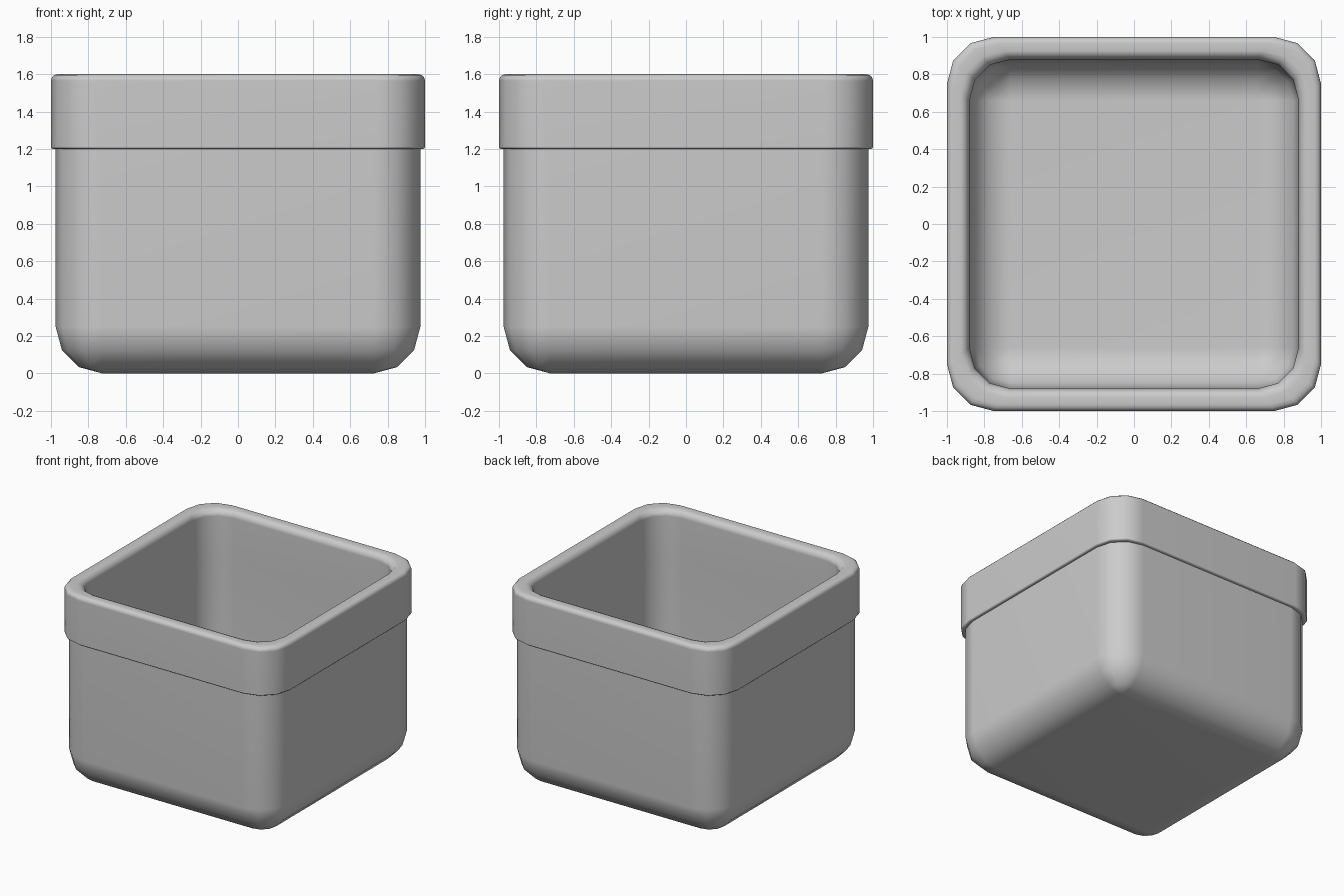
import bpy, bmesh
from math import sin, cos, radians

if "Cube" in bpy.data.objects:
    bpy.data.objects.remove(bpy.data.objects["Cube"])

STEPS = 3  # segments per rounded corner


def rounded_square(half, radius, z):
    """Ring of points: a square with rounded corners."""
    c = half - radius
    pts = []
    for quarter, (sx, sy) in enumerate([(1, 1), (-1, 1), (-1, -1), (1, -1)]):
        for i in range(STEPS + 1):
            a = radians(90 * quarter + 90 * i / STEPS)
            pts.append((sx * c + radius * cos(a), sy * c + radius * sin(a), z))
    return pts


def fillet(half, radius, floor):
    """Rings (half, corner radius, z) curving from the floor up to the wall."""
    rings = []
    for i in range(STEPS + 1):
        a = radians(90 * i / STEPS)
        rings.append((half - radius + radius * sin(a), radius * sin(a),
                      floor + radius * (1 - cos(a))))
    return rings


def loft(name, rings):
    bm = bmesh.new()
    loops = [[bm.verts.new(p) for p in rounded_square(*r)] for r in rings]
    n = len(loops[0])
    for a, b in zip(loops, loops[1:]):
        for i in range(n):
            j = (i + 1) % n
            bm.faces.new((a[i], a[j], b[j], b[i]))
    bm.faces.new(loops[0][::-1])
    bm.faces.new(loops[-1])
    bmesh.ops.remove_doubles(bm, verts=bm.verts, dist=0.0005)
    bmesh.ops.recalc_face_normals(bm, faces=bm.faces)
    mesh = bpy.data.meshes.new(name)
    bm.to_mesh(mesh)
    bm.free()
    obj = bpy.data.objects.new(name, mesh)
    bpy.context.collection.objects.link(obj)
    bpy.ops.object.select_all(action='DESELECT')
    obj.select_set(True)
    bpy.context.view_layer.objects.active = obj
    bpy.ops.object.shade_smooth_by_angle(angle=radians(50))
    mod = obj.modifiers.new("weighted_normals", 'WEIGHTED_NORMAL')
    mod.keep_sharp = True
    return obj


# Outer body, from the underside up to the ledge beneath the rim
outside = fillet(0.975, 0.25, 0.0) + [(0.975, 0.25, 1.2)]

# Thick rim with softened edges
rim = [(0.988, 0.25, 1.2), (0.996, 0.25, 1.204), (1.0, 0.25, 1.212),
       (1.0, 0.25, 1.565), (0.995, 0.247, 1.583), (0.983, 0.242, 1.595),
       (0.965, 0.238, 1.6), (0.925, 0.23, 1.6), (0.905, 0.225, 1.593),
       (0.889, 0.222, 1.576), (0.88, 0.22, 1.55)]

# Hollow inside, from the rim down to the rounded floor
inside = [(0.88, 0.22, 1.2)] + fillet(0.88, 0.22, 0.1)[::-1]

loft("square_pot", outside + rim + inside)
